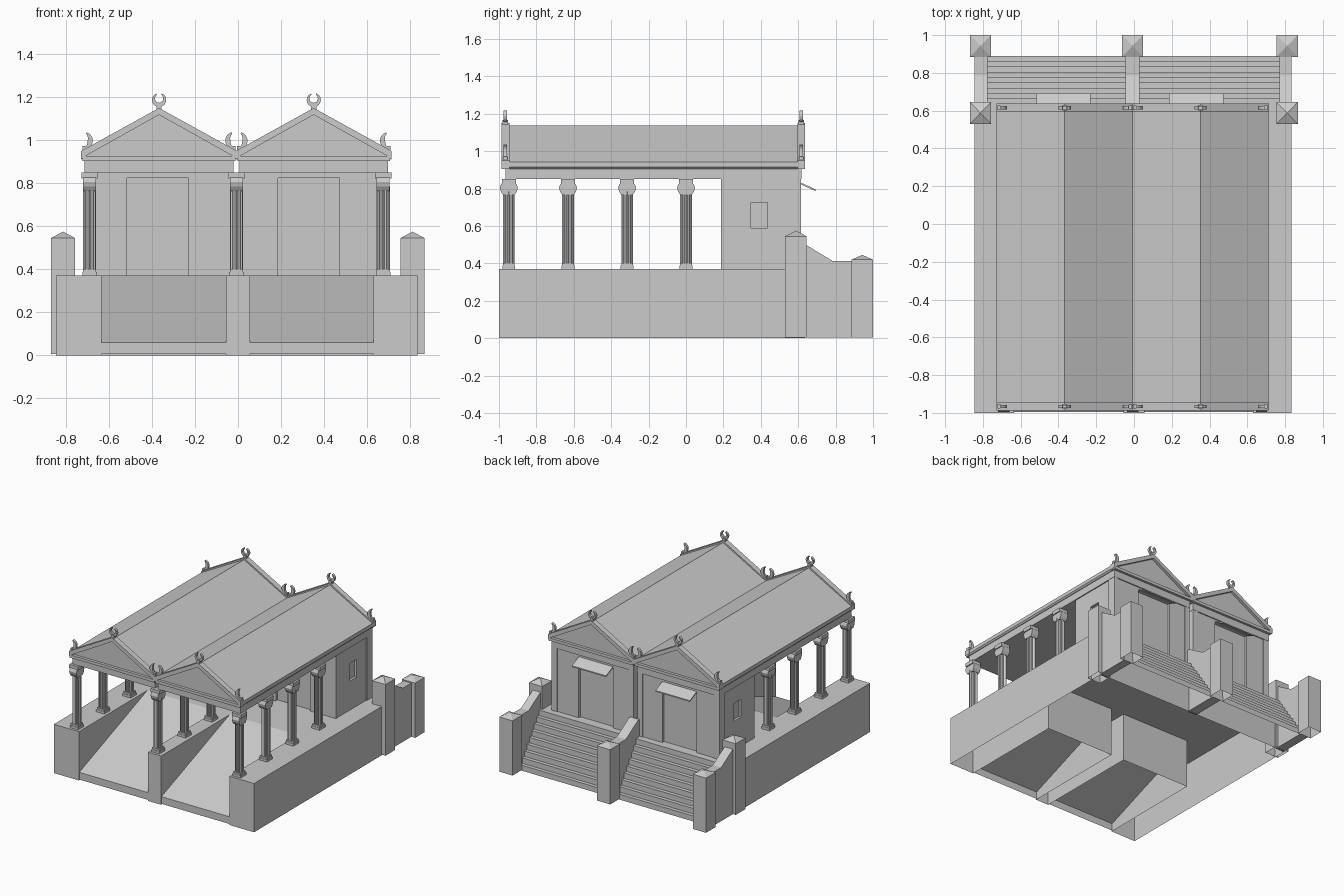
import bpy, bmesh
from math import sin, cos, radians
from mathutils import Vector

if "Cube" in bpy.data.objects:
    bpy.data.objects.remove(bpy.data.objects["Cube"])


def finish(name, bm):
    bmesh.ops.recalc_face_normals(bm, faces=bm.faces)
    me = bpy.data.meshes.new(name)
    bm.to_mesh(me)
    bm.free()
    ob = bpy.data.objects.new(name, me)
    bpy.context.collection.objects.link(ob)
    return ob


def place(axis, p, q, t):
    return {'x': (t, p, q), 'y': (p, t, q), 'z': (p, q, t)}[axis]


def prism(name, pts, axis, a, b, open_bottom=False):
    """Extrude a closed profile along an axis from a to b."""
    bm = bmesh.new()
    lo = [bm.verts.new(place(axis, p, q, a)) for p, q in pts]
    hi = [bm.verts.new(place(axis, p, q, b)) for p, q in pts]
    n = len(pts)
    if not open_bottom:
        bm.faces.new(lo)
    bm.faces.new(hi)
    for i in range(n):
        j = (i + 1) % n
        bm.faces.new((lo[i], lo[j], hi[j], hi[i]))
    return finish(name, bm)


def box(name, x0, x1, y0, y1, z0, z1, open_bottom=False):
    return prism(name, [(x0, y0), (x1, y0), (x1, y1), (x0, y1)], 'z', z0, z1, open_bottom)


def sheet(name, pts, x0, x1):
    """Open yz profile swept across x."""
    bm = bmesh.new()
    rows = [[bm.verts.new((x, y, z)) for y, z in pts] for x in (x0, x1)]
    for i in range(len(pts) - 1):
        bm.faces.new((rows[0][i], rows[1][i], rows[1][i + 1], rows[0][i + 1]))
    return finish(name, bm)


def pier(name, x, y0, y1, z, tip):
    """Square pier with pyramid cap, open below."""
    bm = bmesh.new()
    h = 0.056
    c = [(x - h, y0), (x + h, y0), (x + h, y1), (x - h, y1)]
    lo = [bm.verts.new((p, q, 0.005)) for p, q in c]
    hi = [bm.verts.new((p, q, z)) for p, q in c]
    top = bm.verts.new((x, (y0 + y1) / 2, tip))
    for i in range(4):
        j = (i + 1) % 4
        bm.faces.new((lo[i], lo[j], hi[j], hi[i]))
        bm.faces.new((hi[i], hi[j], top))
    finish(name, bm)


def crescent(name, cx, cz, r, a0, a1, thick, y, flip=1, n=14):
    """Tapered arc ornament, extruded thinly in y."""
    outer, inner = [], []
    for i in range(n + 1):
        t = i / n
        a = radians(a0 + (a1 - a0) * t)
        w = thick * (0.3 + 0.7 * sin(3.14159 * t))
        outer.append((cx + flip * r * cos(a), cz + r * sin(a)))
        inner.append((cx + flip * (r - w) * cos(a), cz + (r - w) * sin(a)))
    prism(name, outer + inner[::-1], 'y', y - 0.009, y + 0.009)


def cut(target, x0, x1, y0, y1, z0, z1):
    c = box("cutter", x0, x1, y0, y1, z0, z1)
    c.hide_render = True
    m = target.modifiers.new("cut", 'BOOLEAN')
    m.operation = 'DIFFERENCE'
    m.solver = 'EXACT'
    m.object = c
    bpy.context.view_layer.objects.active = target
    bpy.ops.object.modifier_apply(modifier=m.name)
    bpy.data.objects.remove(c)


# podium: hollow below, with two ramp notches in the front
F = 0.37
RY = -0.18
prism("podium", [(-0.845, -1), (-0.635, -1), (-0.635, RY), (-0.055, RY), (-0.055, -1),
                 (0.055, -1), (0.055, RY), (0.63, RY), (0.63, -1), (0.835, -1),
                 (0.835, 0.635), (-0.845, 0.635)], 'z', 0, F, True)
for x0, x1 in ((-0.635, -0.055), (0.055, 0.63)):
    sheet("ramp", [(-0.995, 0.005), (-0.995, 0.06), (RY, F)], x0, x1)

# rear stairs
N = 9
steps = []
for i in range(N):
    y = 0.635 + 0.255 * (i + 1) / N
    z = F * (1 - i / N)
    if i == 0:
        steps.append((0.63, z))
    steps += [(y, z), (y, F * (1 - (i + 1) / N))]
for x0, x1 in ((-0.78, -0.04), (0.03, 0.775)):
    sheet("stairs", steps, x0, x1)

# rear piers and sloping stair walls
for x in (-0.813, 0.811):
    pier("tall_pier", x, 0.53, 0.645, 0.545, 0.575)
for x in (-0.813, -0.008, 0.811):
    pier("low_pier", x, 0.885, 1.0, 0.42, 0.445)
for x0, x1 in ((-0.845, -0.775), (-0.045, 0.03), (0.77, 0.835)):
    prism("stair_wall", [(0.62, 0.005), (0.89, 0.005), (0.89, 0.412), (0.785, 0.412),
                         (0.64, 0.50), (0.62, 0.50)], 'x', x0, x1)

# columns: plinth, fluted shaft, scrolled capital
CAP = [(-0.03, 0.765), (0.03, 0.765), (0.043, 0.785), (0.048, 0.805), (0.042, 0.822),
       (0.034, 0.83), (0.036, 0.85), (-0.036, 0.85), (-0.034, 0.83), (-0.042, 0.822),
       (-0.048, 0.805), (-0.043, 0.785)]
for x in (-0.69, -0.007, 0.675):
    for y in (-0.947, -0.631, -0.315, 0.0):
        box("column_plinth", x - 0.034, x + 0.034, y - 0.034, y + 0.034, F, 0.388)
        box("column_base", x - 0.031, x + 0.031, y - 0.031, y + 0.031, 0.388, 0.402)
        flutes = []
        for i in range(24):
            r = 0.031 if i % 2 == 0 else 0.026
            a = radians(15 * i)
            flutes.append((x + r * cos(a), y + r * sin(a)))
        prism("column_shaft", flutes, 'z', 0.40, 0.785)
        prism("column_capital", [(y + p, q) for p, q in CAP], 'x', x - 0.03, x + 0.03)
        box("capital_slab", x - 0.038, x + 0.038, y - 0.037, y + 0.037, 0.822, 0.85)

# the two gabled halls
for cx, side in ((-0.367, -1), (0.352, 1)):
    # enclosed chamber with door recesses and a side window
    room = box("chamber", cx - 0.338, cx + 0.338, 0.187, 0.61, F, 0.852)
    d0, d1 = cx - 0.15, cx + 0.138
    if side > 0:
        d0, d1 = cx - 0.166, cx + 0.121
    cut(room, d0, d1, 0.15, 0.207, F - 0.02, 0.825)
    cut(room, d0, d1, 0.59, 0.65, F - 0.02, 0.825)
    wx = cx + side * 0.338
    cut(room, wx - 0.018, wx + 0.018, 0.348, 0.435, 0.59, 0.725)
    for s in (-1, 1):
        px = cx + s * 0.322
        box("corner_strip", px - 0.022, px + 0.022, 0.55, 0.616, F, 0.85)
    prism("door_awning", [(0.60, 0.838), (0.692, 0.796), (0.692, 0.787), (0.60, 0.829)],
          'x', d0, d1)

    # entablature and roof
    box("entablature", cx - 0.346, cx + 0.346, -0.965, 0.618, 0.85, 0.906)
    prism("roof", [(cx - 0.35, 0.905), (cx + 0.35, 0.905), (cx + 0.36, 0.915),
                   (cx + 0.36, 0.942), (cx, 1.137), (cx - 0.36, 0.942), (cx - 0.36, 0.915)],
          'y', -0.966, 0.616)
    rake = [(-0.362, 0.91), (-0.362, 0.95), (0, 1.15), (0.362, 0.95), (0.362, 0.91),
            (0.345, 0.925), (0, 1.118), (-0.345, 0.925)]
    for y0, y1 in ((-0.987, -0.945), (0.595, 0.637)):
        prism("gable_trim", [(cx + p, q) for p, q in rake], 'y', y0, y1)
        box("gable_ledge", cx - 0.355, cx + 0.355, y0, y1, 0.904, 0.926)

    # roof ornaments
    for y in (-0.966, 0.616):
        crescent("ridge_ornament", cx, 1.187, 0.033, 112, 428, 0.02, y)
        box("ornament_foot", cx - 0.012, cx + 0.012, y - 0.014, y + 0.014, 1.13, 1.166)
        for s in (-1, 1):
            ex = cx + s * 0.348
            crescent("eave_ornament", ex, 0.998, 0.04, 75, -90, 0.024, y, -s)
            box("ornament_foot", ex - 0.008, ex + 0.008, y - 0.012, y + 0.012, 0.945, 0.972)
